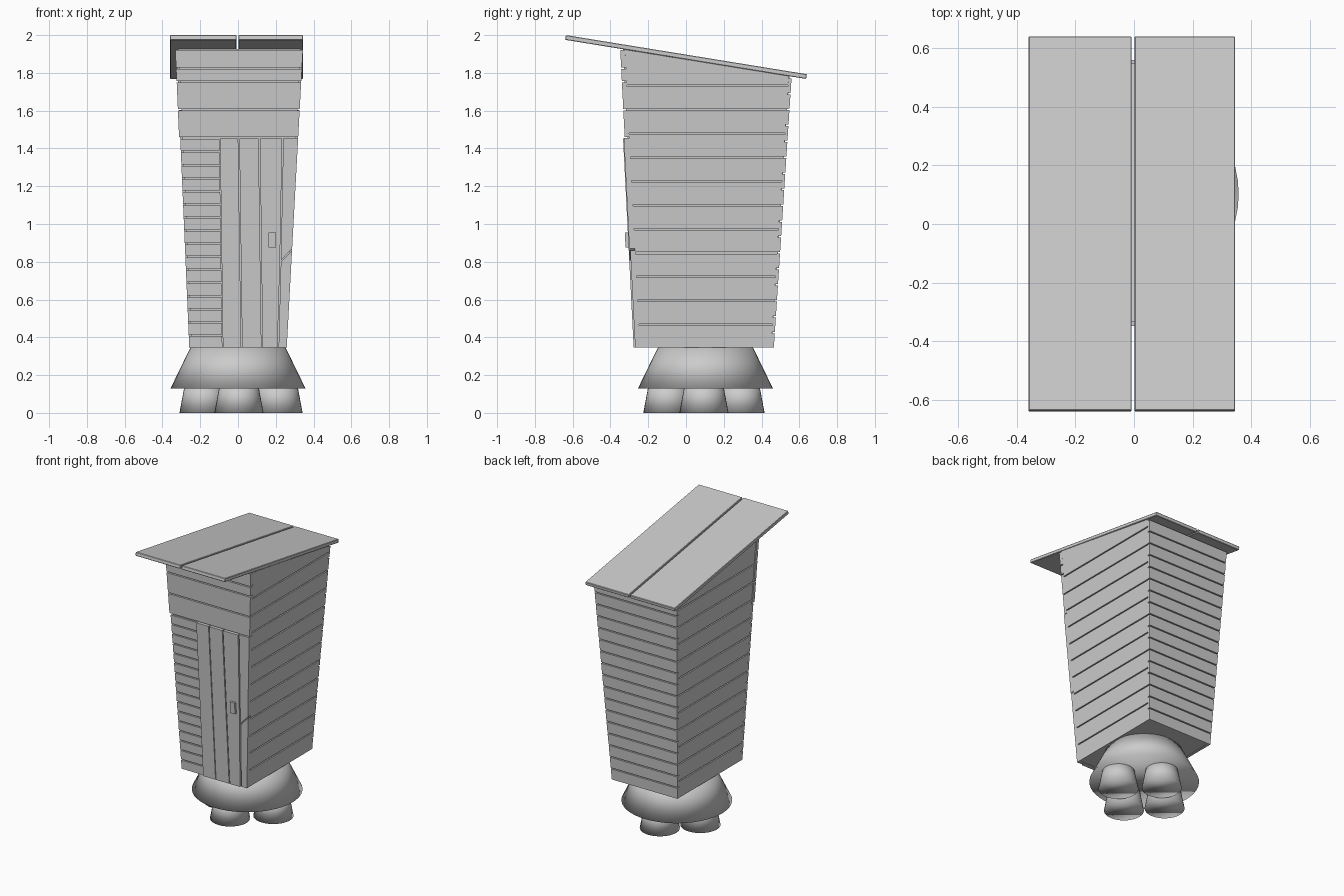
import bpy, bmesh, math
from mathutils import Vector

if "Cube" in bpy.data.objects:
    bpy.data.objects.remove(bpy.data.objects["Cube"])

Z0 = 0.345                                    # floor of the cabin
GAP = 0.008


# Leaning wall planes of the flared cabin
def x_left(z): return -0.258 - 0.067 * (z - Z0) / 1.555
def x_right(z): return 0.258 + 0.077 * (z - Z0) / 1.415
def y_front(z): return -0.265 - 0.080 * (z - Z0) / 1.575
def y_back(z): return 0.465 + 0.094 * (z - Z0) / 1.43
def roof_under(y): return 1.871 - 0.162 * y


def prism(name, pts, offset):
    """Solid from an outline pushed along an offset vector."""
    bm = bmesh.new()
    a = [bm.verts.new(p) for p in pts]
    b = [bm.verts.new(Vector(p) + Vector(offset)) for p in pts]
    n = len(pts)
    bm.faces.new(a)
    bm.faces.new(b[::-1])
    for i in range(n):
        j = (i + 1) % n
        bm.faces.new((a[j], a[i], b[i], b[j]))
    bmesh.ops.recalc_face_normals(bm, faces=bm.faces)
    me = bpy.data.meshes.new(name)
    bm.to_mesh(me)
    bm.free()
    ob = bpy.data.objects.new(name, me)
    bpy.context.collection.objects.link(ob)
    return ob


def front_board(name, xz, proud=0.0, thick=0.022):
    return prism(name, [(x, y_front(z) - proud, z) for x, z in xz], (0, thick + proud, 0))


def cone(name, x, y, z0, z1, r0, r1, sides=32):
    bpy.ops.mesh.primitive_cone_add(vertices=sides, radius1=r0, radius2=r1, depth=z1 - z0,
                                    location=(x, y, (z0 + z1) / 2))
    ob = bpy.context.object
    ob.name = name
    bpy.ops.object.shade_smooth()
    return ob


# Four stubby feet in a diamond, under a flared skirt
for label, x, y in (("front", 0.005, -0.096), ("back", 0.005, 0.286),
                    ("left", -0.18, 0.095), ("right", 0.212, 0.095)):
    cone(label + "_foot", x, y, 0, 0.16, 0.13, 0.1)
cone("skirt", 0, 0.103, 0.13, 0.35, 0.357, 0.25, 48)

# Solid cabin core behind the boards
i = 0.012
core = bmesh.new()
rings = []
for top in (False, True):
    ring = []
    for fx, fy, sx, sy in ((x_left, y_front, 1, 1), (x_right, y_front, -1, 1),
                           (x_right, y_back, -1, -1), (x_left, y_back, 1, -1)):
        z = Z0 + 0.002
        if top:
            z = roof_under(fy(1.85))
        ring.append(core.verts.new((fx(z) + sx * i, fy(z) + sy * i, z)))
    rings.append(ring)
core.faces.new(rings[0][::-1])
core.faces.new(rings[1])
for k in range(4):
    j = (k + 1) % 4
    core.faces.new((rings[0][k], rings[0][j], rings[1][j], rings[1][k]))
bmesh.ops.recalc_face_normals(core, faces=core.faces)
mesh = bpy.data.meshes.new("cabin_core")
core.to_mesh(mesh)
core.free()
bpy.context.collection.objects.link(bpy.data.objects.new("cabin_core", mesh))

# Side boards: eleven rows and a wedge that follows the roof
for side, fx, s in (("left", x_left, 1), ("right", x_right, -1)):
    step = (1.735 - Z0) / 11
    for n in range(12):
        a, b = Z0 + n * step, Z0 + (n + 1) * step - GAP
        outline = [(y_front(a) + 0.022, a), (y_back(a) - 0.016, a)]
        if n < 11:
            outline += [(y_back(b) - 0.016, b), (y_front(b) + 0.022, b)]
        else:
            yb, yf = y_back(1.78) - 0.016, y_front(1.92) + 0.022
            outline += [(yb, roof_under(yb)), (yf, roof_under(yf))]
        prism(side + "_board", [(fx(z), y, z) for y, z in outline], (s * 0.02, 0, 0))

# Back boards: narrower rows
step = (1.779 - Z0) / 17
for n in range(17):
    a, b = Z0 + n * step, Z0 + (n + 1) * step - GAP
    prism("back_board", [(x_left(a), y_back(a), a), (x_right(a), y_back(a), a),
                         (x_right(b), y_back(b), b), (x_left(b), y_back(b), b)], (0, -0.016, 0))

# Wide boards above the door
levels = [1.46, 1.608, 1.758, 1.828, 1.928]
for a, b in zip(levels, levels[1:]):
    b -= GAP
    front_board("lintel_board", [(x_left(a) - 0.006, a), (x_right(a), a),
                                 (x_right(b), b), (x_left(b) - 0.006, b)], 0.003)


# Short boards left of the door
def door_left(z): return -0.083 - 0.015 * (z - Z0) / 1.11


step = (1.455 - Z0) / 16
for n in range(16):
    a, b = Z0 + n * step, Z0 + (n + 1) * step - GAP
    front_board("short_front_board", [(x_left(a), a), (door_left(a), a),
                                      (door_left(b), b), (x_left(b), b)])

# Door planks: bottom left, bottom right, top left, top right
for b0, b1, t0, t1 in ((-0.08, 0.017, -0.095, 0.001), (0.022, 0.124, 0.007, 0.109),
                       (0.13, 0.209, 0.116, 0.234)):
    z1 = 1.452
    # the right plank leans outward above the broken trim
    right = [(b1, Z0), (t1, z1)] if b1 < 0.2 else [(b1, Z0), (0.222, 0.8), (t1, z1)]
    front_board("door_plank", [(b0, Z0)] + right + [(t0, z1)], 0.012)

# Broken trim to the right of the door
front_board("upper_trim", [(0.227, 0.808), (x_right(0.87), 0.87),
                           (x_right(1.455), 1.455), (0.24, 1.455)], 0.008)
front_board("lower_trim", [(0.215, Z0), (x_right(Z0), Z0),
                           (x_right(0.86), 0.86), (0.227, 0.798)], 0.004)

# Door handle
front_board("door_handle", [(0.162, 0.875), (0.2, 0.875), (0.2, 0.955), (0.162, 0.955)], 0.028)

# Sloping roof made of two panels
for name, xa, xb in (("left_roof_panel", -0.36, -0.008), ("right_roof_panel", 0.002, 0.345)):
    roof = prism(name, [(xa, -0.636, 2.0), (xa, 0.64, 1.793),
                        (xa, 0.636, 1.768), (xa, -0.64, 1.975)], (xb - xa, 0, 0))
    bev = roof.modifiers.new("soft_edges", 'BEVEL')
    bev.width = 0.003
    bev.segments = 1
